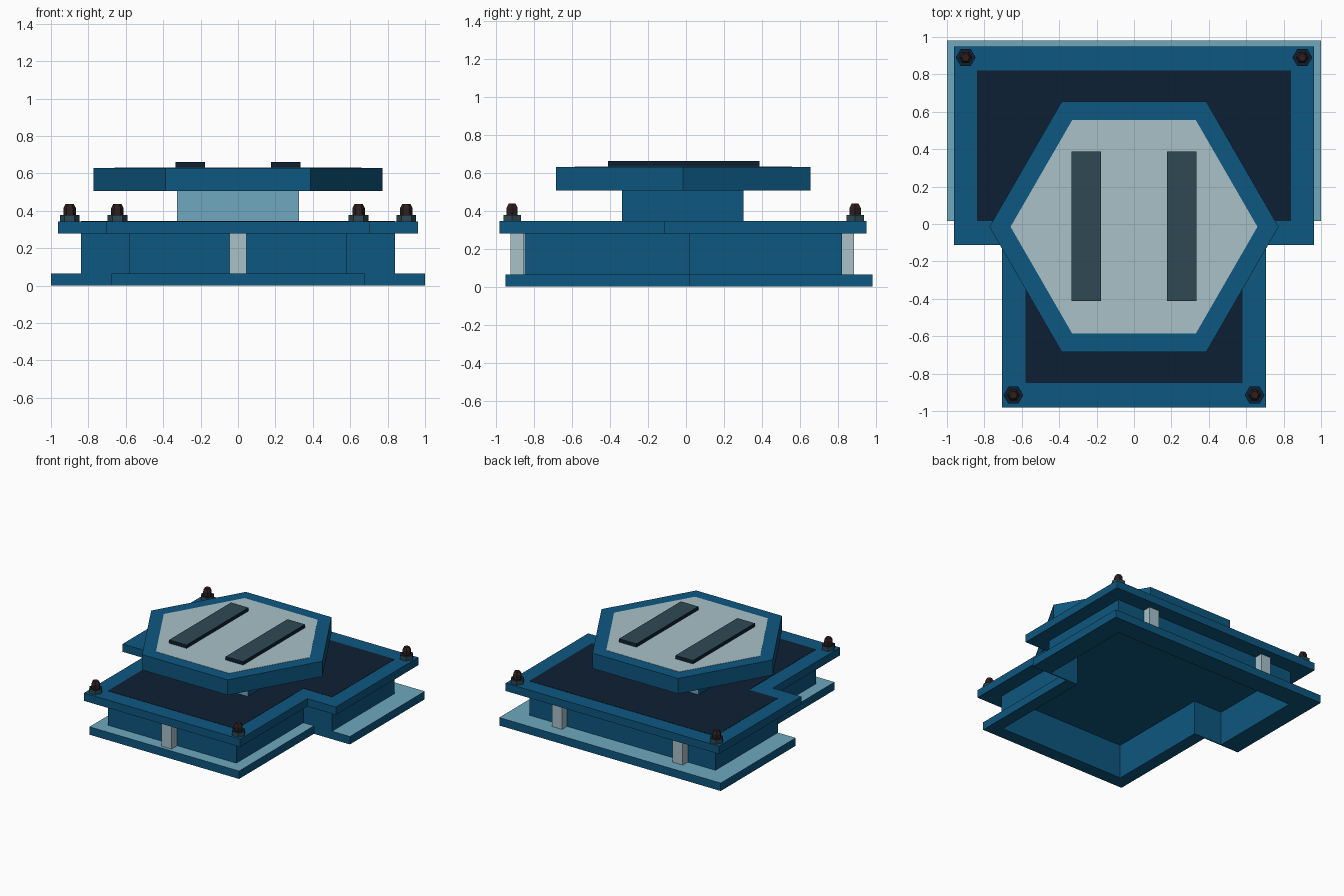
import bpy, bmesh, math

if "Cube" in bpy.data.objects:
    bpy.data.objects.remove(bpy.data.objects["Cube"])


def lin(c):
    return c / 12.92 if c <= 0.04045 else ((c + 0.055) / 1.055) ** 2.4


def mat(name, hexcode):
    m = bpy.data.materials.new(name)
    rgb = [lin(int(hexcode[i:i + 2], 16) / 255) for i in (0, 2, 4)]
    m.diffuse_color = (*rgb, 1)
    m.use_nodes = True
    m.node_tree.nodes["Principled BSDF"].inputs["Base Color"].default_value = m.diffuse_color
    return m


BLUE = mat("deep blue", "0D5780")
PALE = mat("pale blue", "6FA9BF")
NAVY = mat("dark navy", "0D2033")
GREY = mat("light grey blue", "A8C1C9")
SLATE = mat("slate", "2E4953")
BROWN = mat("dark brown", "2E1E1E")


def finish(name, bm, mats, rule=None):
    """Make an object; rule(normal) picks the material index of a face."""
    bmesh.ops.recalc_face_normals(bm, faces=bm.faces)
    if rule:
        for f in bm.faces:
            f.material_index = rule(f.normal)
    me = bpy.data.meshes.new(name)
    bm.to_mesh(me)
    bm.free()
    for m in mats:
        me.materials.append(m)
    ob = bpy.data.objects.new(name, me)
    bpy.context.collection.objects.link(ob)
    return ob


def prism(name, pts, z0, z1, mats, rule=None):
    bm = bmesh.new()
    lo = [bm.verts.new((x, y, z0)) for x, y in pts]
    hi = [bm.verts.new((x, y, z1)) for x, y in pts]
    bm.faces.new(lo)
    bm.faces.new(hi)
    for i in range(len(pts)):
        j = (i + 1) % len(pts)
        bm.faces.new((lo[i], lo[j], hi[j], hi[i]))
    return finish(name, bm, mats, rule)


def ring(name, outer, inner, z0, z1, mats, rule=None):
    """Hollow prism between two outlines with matching corners."""
    bm = bmesh.new()
    loops = [[bm.verts.new((x, y, z)) for x, y in pts]
             for pts, z in ((outer, z0), (outer, z1), (inner, z1), (inner, z0))]
    n = len(outer)
    for k in range(4):
        a, b = loops[k], loops[(k + 1) % 4]
        for i in range(n):
            j = (i + 1) % n
            bm.faces.new((a[i], a[j], b[j], b[i]))
    return finish(name, bm, mats, rule)


def tee(narrow, wide, front, step, back):
    right = [(narrow, front), (narrow, step), (wide, step), (wide, back)]
    return right + [(-x, y) for x, y in reversed(right)]


def rect(x, y, w, d):
    return [(x - w / 2, y - d / 2), (x + w / 2, y - d / 2),
            (x + w / 2, y + d / 2), (x - w / 2, y + d / 2)]


def hexagon(x, y, r):
    return [(x + r * math.cos(k * math.pi / 3), y + r * math.sin(k * math.pi / 3))
            for k in range(6)]


def top_second(n):
    return 1 if n.z > 0.5 else 0


# Hollow stepped base: bottom flange, walls, top flange, dark deck
wall = tee(0.58, 0.84, -0.85, 0.015, 0.82)
wall_inside = tee(0.572, 0.832, -0.842, 0.023, 0.812)
ring("bottom_flange", tee(0.675, 1.0, -0.95, 0.015, 0.98), wall, 0, 0.065,
     [BLUE, PALE], top_second)
ring("base_wall", wall, wall_inside, 0, 0.28, [BLUE])
prism("top_flange", tee(0.705, 0.963, -0.98, -0.113, 0.95), 0.28, 0.344, [BLUE])
prism("deck_panel", wall, 0.343, 0.346, [NAVY])

# Support blocks against the walls
for name, x, y in (("front_block", 0, -0.887), ("back_block_left", -0.545, 0.85),
                   ("back_block_right", 0.545, 0.85)):
    prism(name, rect(x, y, 0.09, 0.07), 0.065, 0.28, [GREY])

# Pedestal: pale front and back, blue sides
CY = -0.015
prism("pedestal", rect(0, CY - 0.003, 0.65, 0.64), 0.345, 0.505, [BLUE, PALE],
      lambda n: 1 if abs(n.y) > 0.5 else 0)

# Six-sided landing slab with inlaid pad
prism("landing_slab", hexagon(0, CY, 0.773), 0.505, 0.63, [BLUE])
prism("landing_pad", hexagon(0, CY, 0.66), 0.629, 0.632, [GREY])

# Raised parallel bars on the pad
for side, name in ((-1, "pad_bar_left"), (1, "pad_bar_right")):
    prism(name, rect(side * 0.255, -0.012, 0.157, 0.797), 0.631, 0.66,
          [NAVY, SLATE], top_second)

# Corner bolts: six-sided nut and tapered stud
for x0, y in ((0.9, 0.89), (0.645, -0.915)):
    for side in (-1, 1):
        x = side * x0
        prism("nut", hexagon(x, y, 0.053), 0.344, 0.378, [SLATE, NAVY], top_second)
        stud = prism("bolt_stud", hexagon(x, y, 0.034), 0.378, 0.414, [BROWN])
        cap = bmesh.new()
        cap.from_mesh(stud.data)
        top = max(cap.faces, key=lambda f: f.calc_center_median().z)
        top = bmesh.ops.extrude_discrete_faces(cap, faces=[top])["faces"][0]
        for v, (px, py) in zip(top.verts, [(v.co.x, v.co.y) for v in top.verts]):
            v.co = (x + (px - x) * 0.62, y + (py - y) * 0.62, 0.437)
        cap.to_mesh(stud.data)
        cap.free()
